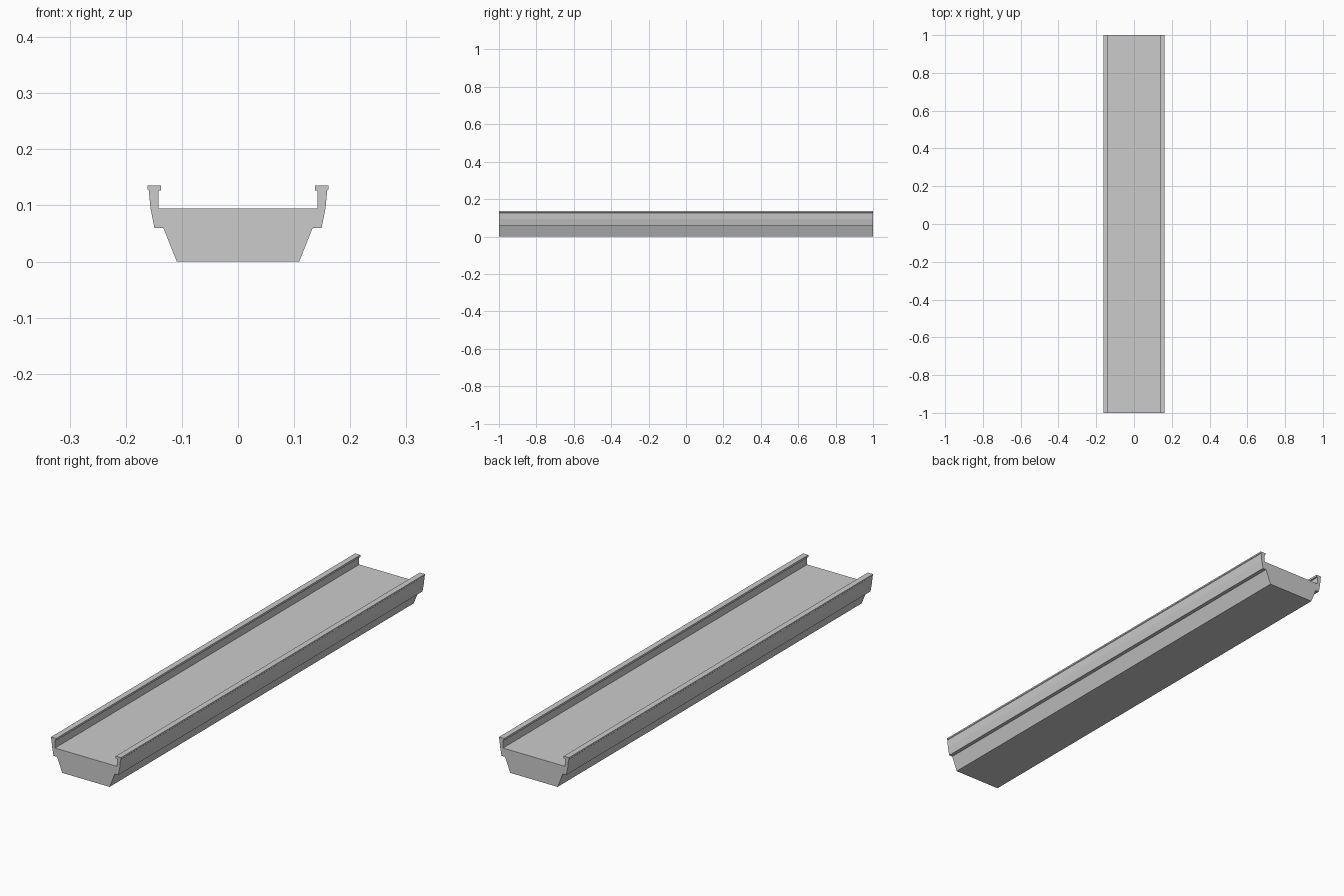
import bpy, bmesh

if "Cube" in bpy.data.objects:
    bpy.data.objects.remove(bpy.data.objects["Cube"])

# Right half of the channel cross-section (x, z), from bottom to floor edge
HALF = [
    (0.109, 0.0), (0.133, 0.060), (0.149, 0.060), (0.156, 0.095),
    (0.159, 0.127), (0.161, 0.129), (0.161, 0.1355), (0.137, 0.1355),
    (0.137, 0.127), (0.142, 0.126), (0.142, 0.0945),
]
LENGTH = 2.0


def extrude_profile(name, points, length):
    """Extrude a closed x-z outline along y, centred on y = 0."""
    bm = bmesh.new()
    face = bm.faces.new([bm.verts.new((x, -length / 2, z)) for x, z in points])
    result = bmesh.ops.extrude_face_region(bm, geom=[face], use_keep_orig=True)
    verts = [v for v in result["geom"] if isinstance(v, bmesh.types.BMVert)]
    bmesh.ops.translate(bm, verts=verts, vec=(0, length, 0))
    bmesh.ops.recalc_face_normals(bm, faces=bm.faces)
    mesh = bpy.data.meshes.new(name)
    bm.to_mesh(mesh)
    bm.free()
    obj = bpy.data.objects.new(name, mesh)
    bpy.context.collection.objects.link(obj)
    return obj


# Long channel body with raised lipped rails, mirrored outline
outline = HALF + [(-x, z) for x, z in reversed(HALF)]
extrude_profile("channel_body", outline, LENGTH)
